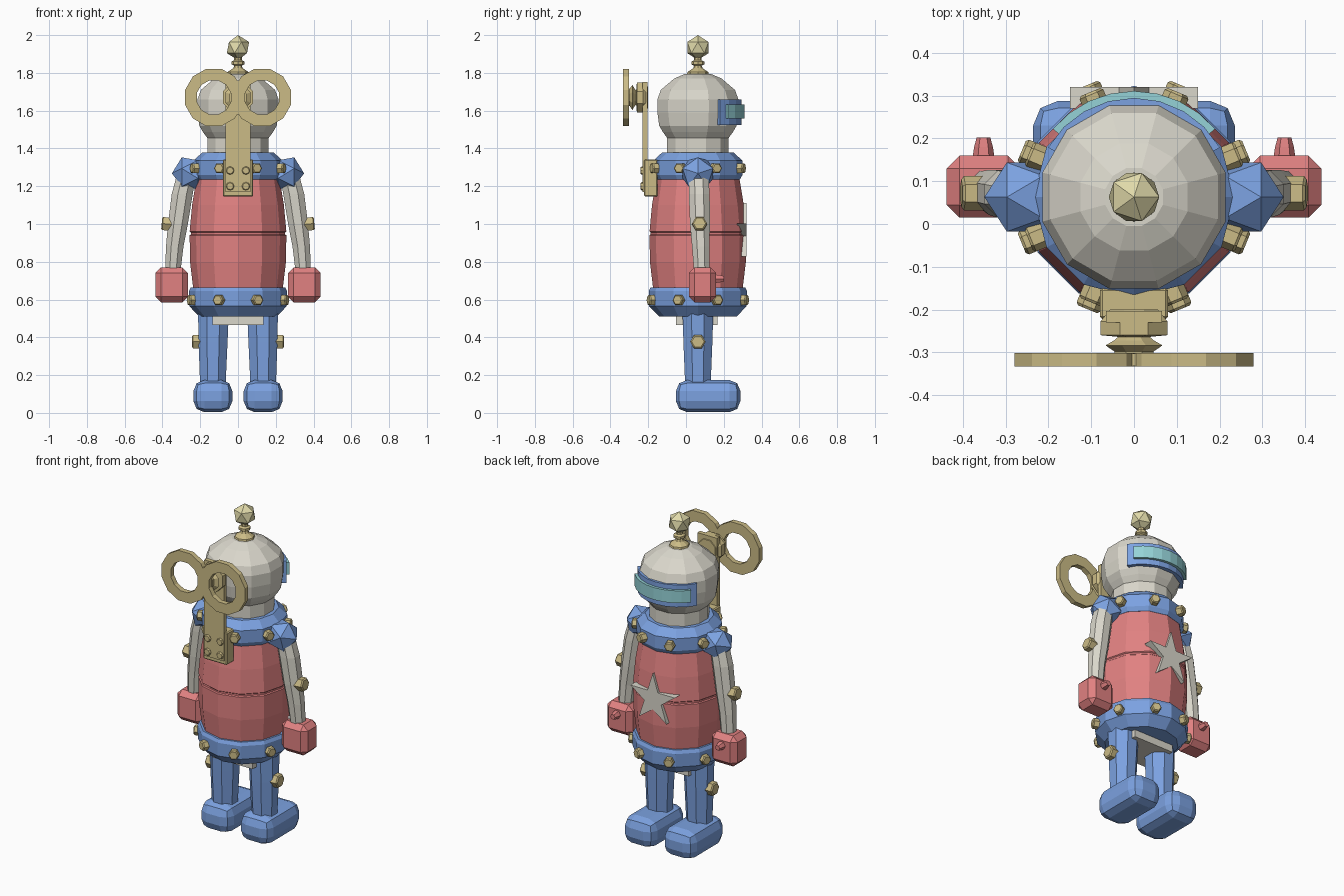
import bpy, bmesh
from math import sin, cos, pi, radians
from mathutils import Matrix, Vector

if "Cube" in bpy.data.objects:
    bpy.data.objects.remove(bpy.data.objects["Cube"])

CY = 0.063  # body axis
COLORS = {"red": (0.75, 0.22, 0.22), "blue": (0.2, 0.36, 0.75), "gold": (0.6, 0.5, 0.24),
          "silver": (0.7, 0.68, 0.6), "cyan": (0.3, 0.65, 0.68), "pale_gold": (0.75, 0.7, 0.4)}
MATS = {}
for key, rgb in COLORS.items():
    MATS[key] = bpy.data.materials.new(key)
    MATS[key].diffuse_color = (*rgb, 1)


def finish(bm, name, color, mat=None, mirror=False):
    if mat is not None:
        bm.transform(mat)
    bmesh.ops.recalc_face_normals(bm, faces=bm.faces)
    me = bpy.data.meshes.new(name)
    bm.to_mesh(me)
    bm.free()
    me.materials.append(MATS[color])
    ob = bpy.data.objects.new(name, me)
    bpy.context.collection.objects.link(ob)
    if mirror:
        m = ob.modifiers.new("mirror", 'MIRROR')
        m.use_mirror_merge = False
    return ob


def loft(name, color, rings, n, phase=0.0, mat=None, mirror=False, closed=False):
    """Stack n-sided rings given as (radius, z, cx, cy); cap or close them."""
    bm = bmesh.new()
    loops = []
    for ring in rings:
        r, z, cx, cy = (*ring, 0, 0)[:4]
        loops.append([bm.verts.new((cx + r * cos(phase + 2 * pi * i / n),
                                    cy + r * sin(phase + 2 * pi * i / n), z)) for i in range(n)])
    pairs = list(zip(loops, loops[1:])) + ([(loops[-1], loops[0])] if closed else [])
    for a, b in pairs:
        for i in range(n):
            j = (i + 1) % n
            bm.faces.new((a[i], a[j], b[j], b[i]))
    if not closed:
        bm.faces.new(loops[0])
        bm.faces.new(loops[-1])
    return finish(bm, name, color, mat, mirror)


def box(name, color, lo, hi, bevel=0, segs=1, mirror=False):
    bm = bmesh.new()
    lo, hi = Vector(lo), Vector(hi)
    bmesh.ops.create_cube(bm, size=1, matrix=Matrix.Translation((lo + hi) / 2)
                          @ Matrix.Diagonal((*(hi - lo), 1)))
    if bevel:
        bmesh.ops.bevel(bm, geom=bm.edges[:], offset=bevel, segments=segs, profile=0.5, affect='EDGES')
    return finish(bm, name, color, mirror=mirror)


def ico(name, color, r, mat, mirror=False):
    bm = bmesh.new()
    bmesh.ops.create_icosphere(bm, subdivisions=1, radius=r)
    return finish(bm, name, color, mat, mirror)


def bolt(name, loc, direction, r, depth, mirror=False, n=6):
    rot = Vector(direction).to_track_quat('Z', 'Y').to_matrix().to_4x4()
    loft(name, "gold", [(r, -depth), (r, -0.006), (r * 0.8, 0)], n, 0,
         Matrix.Translation(loc) @ rot, mirror)


def arc_band(name, color, r0, r1, z0, z1, half, segs):
    """Curved bar around the head, facing +y."""
    bm = bmesh.new()
    rows = []
    for i in range(segs + 1):
        a = pi / 2 - half + 2 * half * i / segs
        rows.append([bm.verts.new((r * cos(a), CY + r * sin(a), z))
                     for r, z in ((r0, z0), (r1, z0), (r1, z1), (r0, z1))])
    for a, b in zip(rows, rows[1:]):
        for i in range(4):
            j = (i + 1) % 4
            bm.faces.new((a[i], a[j], b[j], b[i]))
    bm.faces.new(rows[0])
    bm.faces.new(rows[-1])
    finish(bm, name, color)


AXIS = Matrix.Translation((0, CY, 0))

# Torso, collar and belt
loft("torso", "red", [(0.2, 0.62), (0.236, 0.65), (0.254, 0.8), (0.256, 0.94), (0.25, 0.945),
                      (0.25, 0.955), (0.256, 0.96), (0.243, 1.1), (0.22, 1.24), (0.18, 1.26)], 12, 0, AXIS)
loft("collar", "blue", [(0.19, 1.235), (0.222, 1.235), (0.236, 1.26), (0.236, 1.335),
                        (0.19, 1.378), (0.15, 1.378)], 12, 0, AXIS)
loft("belt", "blue", [(0.205, 0.51), (0.258, 0.565), (0.26, 0.645), (0.25, 0.665), (0.2, 0.665)], 12, 0, AXIS)
for row, (r, z) in {"collar": (0.266, 1.295), "belt": (0.284, 0.597)}.items():
    for k in range(8):
        a = radians(22.5 + 45 * k)
        bolt(f"{row}_bolt", (r * cos(a), CY + r * sin(a), z), (cos(a), sin(a), 0), 0.03, 0.06)

# Head, visor and antenna
loft("head", "silver", [(0.168, 1.36), (0.168, 1.455), (0.192, 1.487), (0.212, 1.52), (0.222, 1.59),
                        (0.222, 1.66), (0.203, 1.71), (0.13, 1.77), (0.07, 1.795)], 12, radians(15), AXIS)
arc_band("visor_frame", "blue", 0.195, 0.232, 1.525, 1.66, radians(60), 8)
arc_band("visor_glass", "cyan", 0.215, 0.248, 1.558, 1.632, radians(50), 8)
loft("antenna_stem", "gold", [(0.06, 1.785), (0.055, 1.805), (0.025, 1.825), (0.02, 1.838), (0.034, 1.845),
                              (0.034, 1.86), (0.02, 1.867), (0.02, 1.9)], 8, 0, AXIS)
ico("antenna_ball", "pale_gold", 0.066, Matrix.Translation((0, CY, 1.934)))

# Arms
ico("shoulder", "blue", 0.095, Matrix.Translation((-0.255, CY, 1.268))
    @ Matrix.Rotation(-pi / 2, 4, 'Y'), True)
loft("arm", "silver", [(0.055, 1.27, -0.27, 0.066), (0.06, 1.16, -0.295, 0.07), (0.057, 1.0, -0.318, 0.074),
                       (0.05, 0.88, -0.335, 0.078), (0.044, 0.75, -0.345, 0.083)],
     8, radians(22.5), mirror=True)
bolt("elbow_bolt", (-0.404, 0.072, 1.003), (-1, 0, 0.1), 0.04, 0.06, True)
box("hand", "red", (-0.438, 0.015, 0.585), (-0.265, 0.16, 0.77), 0.03, 1, True)
loft("thumb", "red", [(0.028, -0.02), (0.022, 0.02), (0.016, 0.042)], 6, 0,
     Matrix.Translation((-0.352, 0.16, 0.71)) @ Matrix.Rotation(-pi / 2, 4, 'X'), True)

# Hips, legs and feet
box("hips", "silver", (-0.135, -0.053, 0.466), (0.135, 0.168, 0.53))
loft("leg", "blue", [(0.085, 0.12, -0.133, CY), (0.074, 0.17, -0.133, CY), (0.083, 0.375, -0.132, CY),
                     (0.088, 0.53, -0.13, CY)], 8, radians(22.5), mirror=True)
bolt("knee_bolt", (-0.243, CY, 0.377), (-1, 0, 0), 0.041, 0.07, True)
box("foot", "blue", (-0.236, -0.053, 0.004), (-0.03, 0.288, 0.174), 0.058, 2, True)

# Chest star
bm = bmesh.new()
star = [bm.verts.new(((0.157, 0.06)[i % 2] * sin(pi * i / 5), 0.27,
                      0.955 + (0.157, 0.06)[i % 2] * cos(pi * i / 5))) for i in range(10)]
face = bm.faces.new(star)
ext = bmesh.ops.extrude_face_region(bm, geom=[face])["geom"]
bmesh.ops.translate(bm, verts=[g for g in ext if isinstance(g, bmesh.types.BMVert)], vec=(0, 0.05, 0))
finish(bm, "chest_star", "silver")

# Winding key: mount, strip, rivets, shaft, twin-ring handle
box("key_mount", "gold", (-0.08, -0.222, 1.145), (0.08, -0.15, 1.342), 0.006)
box("key_strip", "gold", (-0.066, -0.23, 1.17), (0.066, -0.203, 1.752))
for x in (-0.042, 0.042):
    for z in (1.2, 1.283):
        bolt("key_rivet", (x, -0.24, z), (0, -1, 0), 0.022, 0.03, n=8)
# local z of these parts maps to -y
KEY = Matrix.Translation((0, 0, 1.67)) @ Matrix.Rotation(pi / 2, 4, 'X')
loft("key_shaft", "gold", [(0.06, 0.2), (0.085, 0.228), (0.085, 0.26), (0.04, 0.264), (0.05, 0.272),
                           (0.072, 0.284), (0.05, 0.298), (0.05, 0.31)], 8, radians(22.5), KEY)
loft("key_ring", "gold", [(0.157, 0.302), (0.157, 0.333), (0.093, 0.333), (0.093, 0.302)], 12, radians(15),
     Matrix.Translation((-0.128, 0, 0)) @ KEY, True, True)
box("key_bridge", "gold", (-0.035, -0.332, 1.58), (0.035, -0.303, 1.76))

for m in bpy.data.materials:
    if m.users and not m.is_grease_pencil:
        m.use_nodes = True
        m.node_tree.nodes["Principled BSDF"].inputs["Base Color"].default_value = m.diffuse_color
